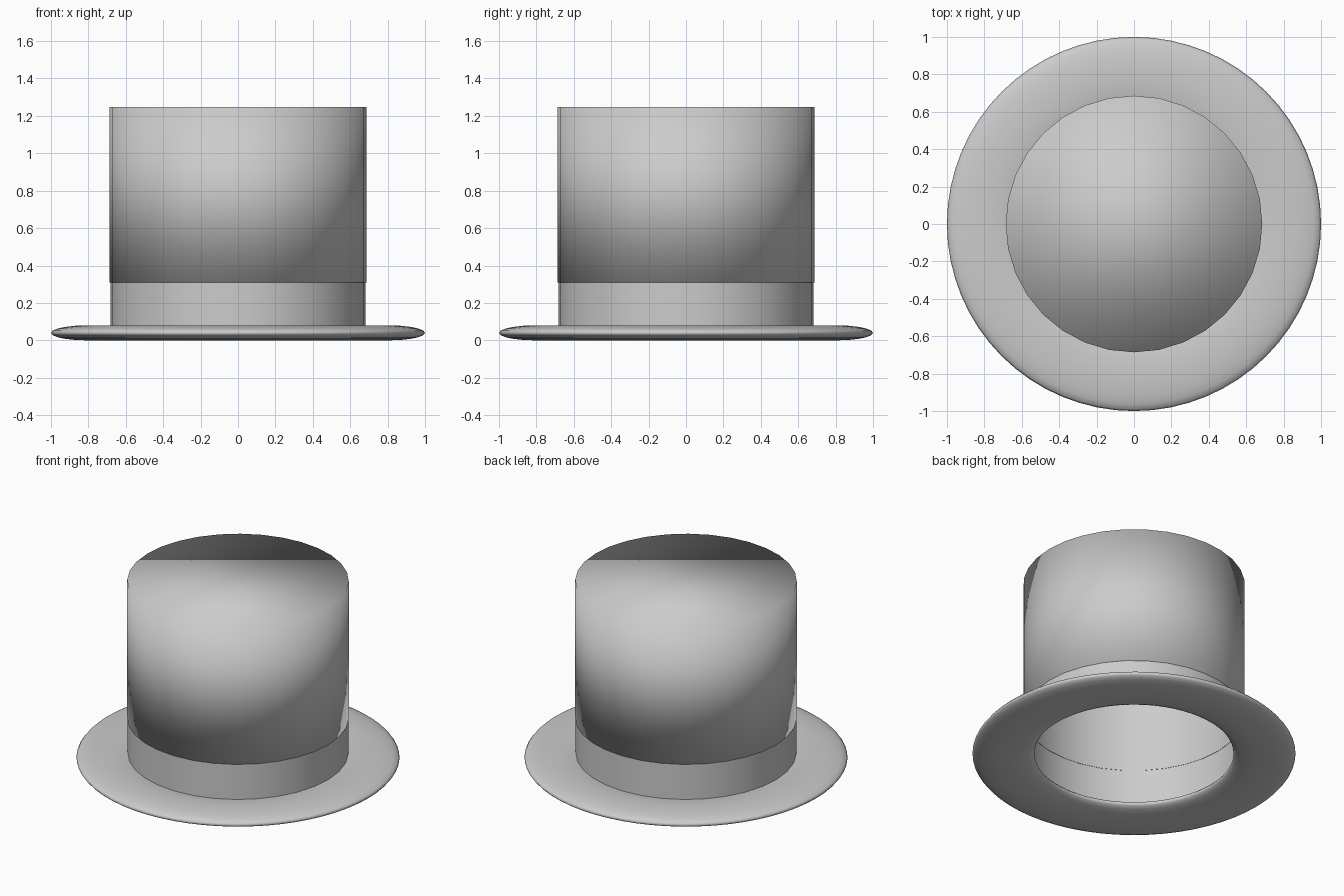
import bpy, bmesh, math

if "Cube" in bpy.data.objects:
    bpy.data.objects.remove(bpy.data.objects["Cube"])

SIDES = 32


def revolve(name, profile, cap_last=False):
    """Revolve (radius, z) points around z, smooth shaded; optional end cap."""
    bm = bmesh.new()
    rings = []
    for r, z in profile:
        rings.append([bm.verts.new((r * math.cos(2 * math.pi * i / SIDES),
                                    r * math.sin(2 * math.pi * i / SIDES), z))
                      for i in range(SIDES)])
    for a, b in zip(rings, rings[1:]):
        for i in range(SIDES):
            j = (i + 1) % SIDES
            bm.faces.new((a[i], a[j], b[j], b[i]))
    if cap_last:
        bm.faces.new(rings[-1])
    for f in bm.faces:
        f.smooth = True
    mesh = bpy.data.meshes.new(name)
    bm.to_mesh(mesh)
    bm.free()
    obj = bpy.data.objects.new(name, mesh)
    bpy.context.collection.objects.link(obj)
    return obj


# Brim: a flattened ring
bpy.ops.mesh.primitive_torus_add(major_radius=0.808, minor_radius=0.192,
                                 major_segments=64, minor_segments=20,
                                 location=(0, 0, 0.04))
brim = bpy.context.object
brim.name = "brim"
brim.scale = (1, 1, 0.04 / 0.192)
bpy.ops.object.transform_apply(location=False, rotation=False, scale=True)
bpy.ops.object.shade_smooth()

# Band and inner lining: open tube
revolve("band", [(0.683, 0.04), (0.683, 1.2)])

# Crown: smooth shell with a small turned-in lower lip and closed top
revolve("crown", [(0.681, 0.31), (0.686, 0.31), (0.686, 1.247)], cap_last=True)
